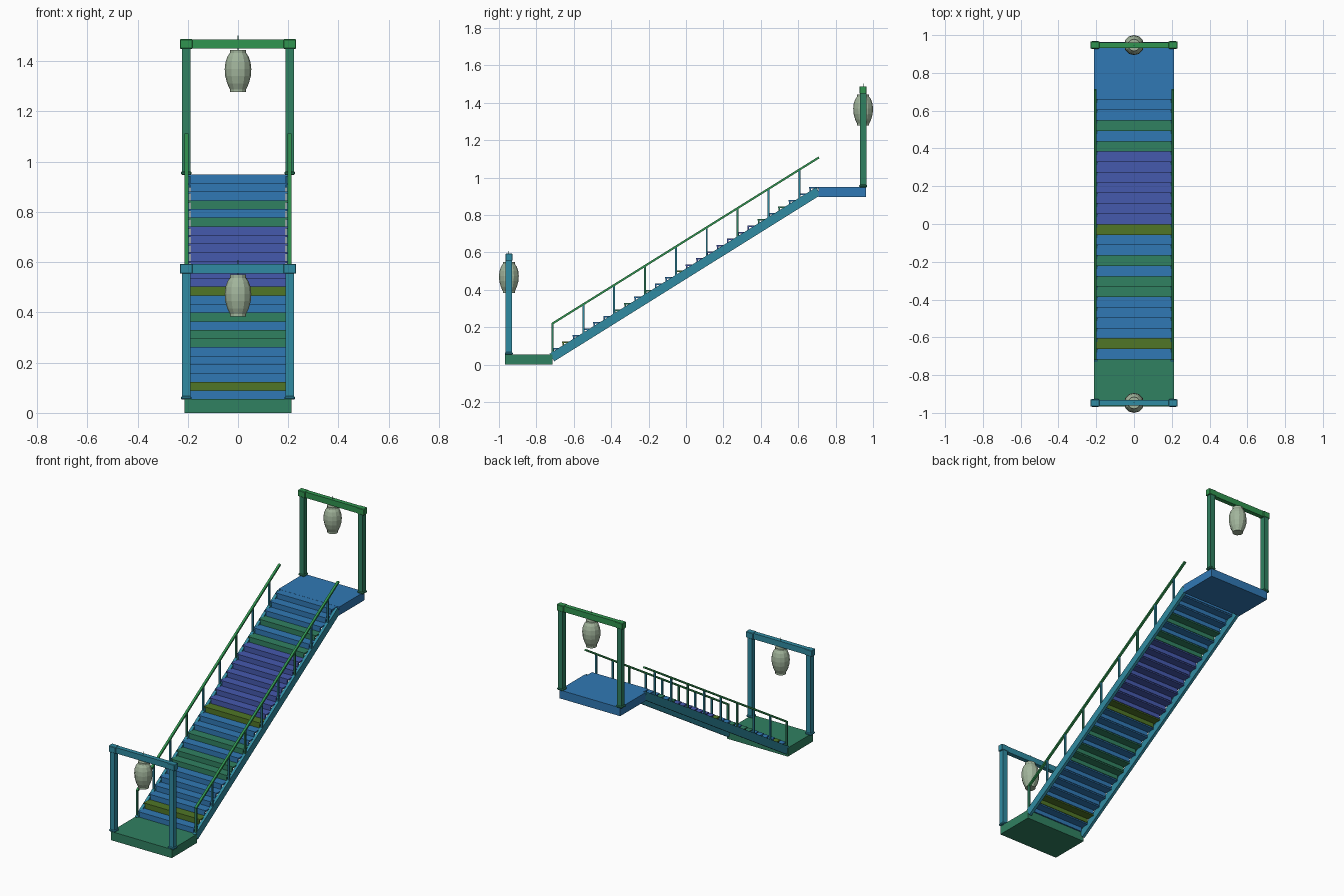
import bpy, bmesh, math
from mathutils import Matrix, Vector

if "Cube" in bpy.data.objects:
    bpy.data.objects.remove(bpy.data.objects["Cube"])


def material(name, rgb):
    m = bpy.data.materials.new(name)
    m.diffuse_color = (*rgb, 1)
    m.use_nodes = True
    m.node_tree.nodes["Principled BSDF"].inputs["Base Color"].default_value = m.diffuse_color
    return m


BLUE = material("blue_wood", (0.03, 0.19, 0.46))
TEAL = material("teal_wood", (0.03, 0.26, 0.36))
GREEN = material("green_wood", (0.03, 0.22, 0.12))
LEAF = material("bright_green_wood", (0.03, 0.30, 0.08))
INDIGO = material("indigo_wood", (0.06, 0.10, 0.42))
OLIVE = material("olive_wood", (0.08, 0.18, 0.02))
PAPER = material("lantern_paper", (0.36, 0.46, 0.33))


def finish(name, bm, mat):
    me = bpy.data.meshes.new(name)
    bm.normal_update()
    bm.to_mesh(me)
    bm.free()
    ob = bpy.data.objects.new(name, me)
    me.materials.append(mat)
    bpy.context.collection.objects.link(ob)
    return ob


def box(name, lo, hi, mat, bevel=0):
    lo, hi = Vector(lo), Vector(hi)
    bm = bmesh.new()
    bmesh.ops.create_cube(bm, size=1, matrix=Matrix.Translation((lo + hi) / 2)
                          @ Matrix.Diagonal((*(hi - lo), 1)))
    if bevel:
        bmesh.ops.bevel(bm, geom=bm.edges[:], offset=bevel, segments=1, affect='EDGES')
    return finish(name, bm, mat)


def sloped_bar(name, x, a, b, width, depth, mat):
    """Square-ended bar between two (y, z) points."""
    dy, dz = b[0] - a[0], b[1] - a[1]
    rot = Matrix.Rotation(math.atan2(dz, dy), 4, 'X')
    mid = (x, (a[0] + b[0]) / 2, (a[1] + b[1]) / 2)
    bm = bmesh.new()
    bmesh.ops.create_cube(bm, size=1, matrix=Matrix.Translation(mid) @ rot
                          @ Matrix.Diagonal((width, math.hypot(dy, dz), depth, 1)))
    return finish(name, bm, mat)


def lantern(name, y, z, sides=12):
    """Faceted paper lantern revolved from a half profile."""
    prof = [(0.029, -0.083), (0.032, -0.083), (0.032, -0.073), (0.043, -0.05), (0.051, -0.02),
            (0.053, 0.008), (0.050, 0.035), (0.042, 0.058), (0.032, 0.072), (0.032, 0.084)]
    bm = bmesh.new()
    rings = [[bm.verts.new((r * math.cos(2 * math.pi * k / sides),
                            y + r * math.sin(2 * math.pi * k / sides), z + h))
              for k in range(sides)] for r, h in prof]
    for a, b in zip(rings, rings[1:]):
        for k in range(sides):
            n = (k + 1) % sides
            bm.faces.new((a[k], a[n], b[n], b[k]))
    bm.faces.new(rings[0][::-1])
    bm.faces.new(rings[-1])
    finish(name, bm, PAPER)


N, Y0, Z0 = 26, -0.715, 0.055
RUN, RISE = 0.055, 0.0344

# Landings
box("lower_landing", (-0.213, -0.967, 0), (0.213, Y0, 0.055), GREEN)
box("upper_landing", (-0.213, 0.708, 0.897), (0.213, 0.963, 0.95), BLUE)

# Gates with hanging lanterns
for tag, y, z, post_mat, beam_mat in (("lower", -0.947, 0.055, TEAL, TEAL),
                                      ("upper", 0.947, 0.95, GREEN, LEAF)):
    for side, s in (("left", -1), ("right", 1)):
        x = 0.206 * s
        box(f"{tag}_{side}_post", (x - 0.016, y - 0.017, z), (x + 0.016, y + 0.017, z + 0.505), post_mat)
        box(f"{tag}_{side}_post_foot", (x - 0.021, y - 0.021, z - 0.002),
            (x + 0.021, y + 0.021, z + 0.012), post_mat, 0.004)
        box(f"{tag}_{side}_beam_end", (x - 0.025, y - 0.019, z + 0.499),
            (x + 0.025, y + 0.019, z + 0.538), beam_mat, 0.003)
    box(f"{tag}_beam", (-0.231, y - 0.014, z + 0.500), (0.231, y + 0.014, z + 0.537), beam_mat)
    lantern(f"{tag}_lantern", y, z + 0.411)
    box(f"{tag}_lantern_cord", (-0.0015, y - 0.0015, z + 0.49), (0.0015, y + 0.0015, z + 0.553), GREEN)

# Steps: tread board plus slightly narrower riser
for i in range(N):
    y, z = Y0 + i * RUN, Z0 + (i + 1) * RISE
    mat = OLIVE if i in (1, 12) else GREEN if i in (6, 7, 9, 20, 22) else INDIGO if 12 < i < 20 else BLUE
    box(f"tread_{i + 1}", (-0.198, y - 0.002, z - 0.008), (0.198, y + RUN + 0.004, z), mat)
    box(f"riser_{i + 1}", (-0.19, y, z - RISE), (0.19, y + 0.008, z - 0.006), mat)

# Stringers, handrails and balusters on both sides
for side, s in (("left", -1), ("right", 1)):
    sloped_bar(f"{side}_stringer", 0.203 * s, (-0.717, 0.038), (0.708, 0.928), 0.018, 0.048, TEAL)
    sloped_bar(f"{side}_handrail", 0.205 * s, (-0.717, 0.218), (0.711, 1.108), 0.014, 0.011, LEAF)
    for k in range(9):
        y = Y0 + 3 * k * RUN + 0.001
        zb = Z0 + 3 * k * RISE
        box(f"{side}_baluster_{k + 1}", (0.205 * s - 0.006, y - 0.005, zb),
            (0.205 * s + 0.006, y + 0.005, zb + 0.164), TEAL if k % 3 else GREEN)
